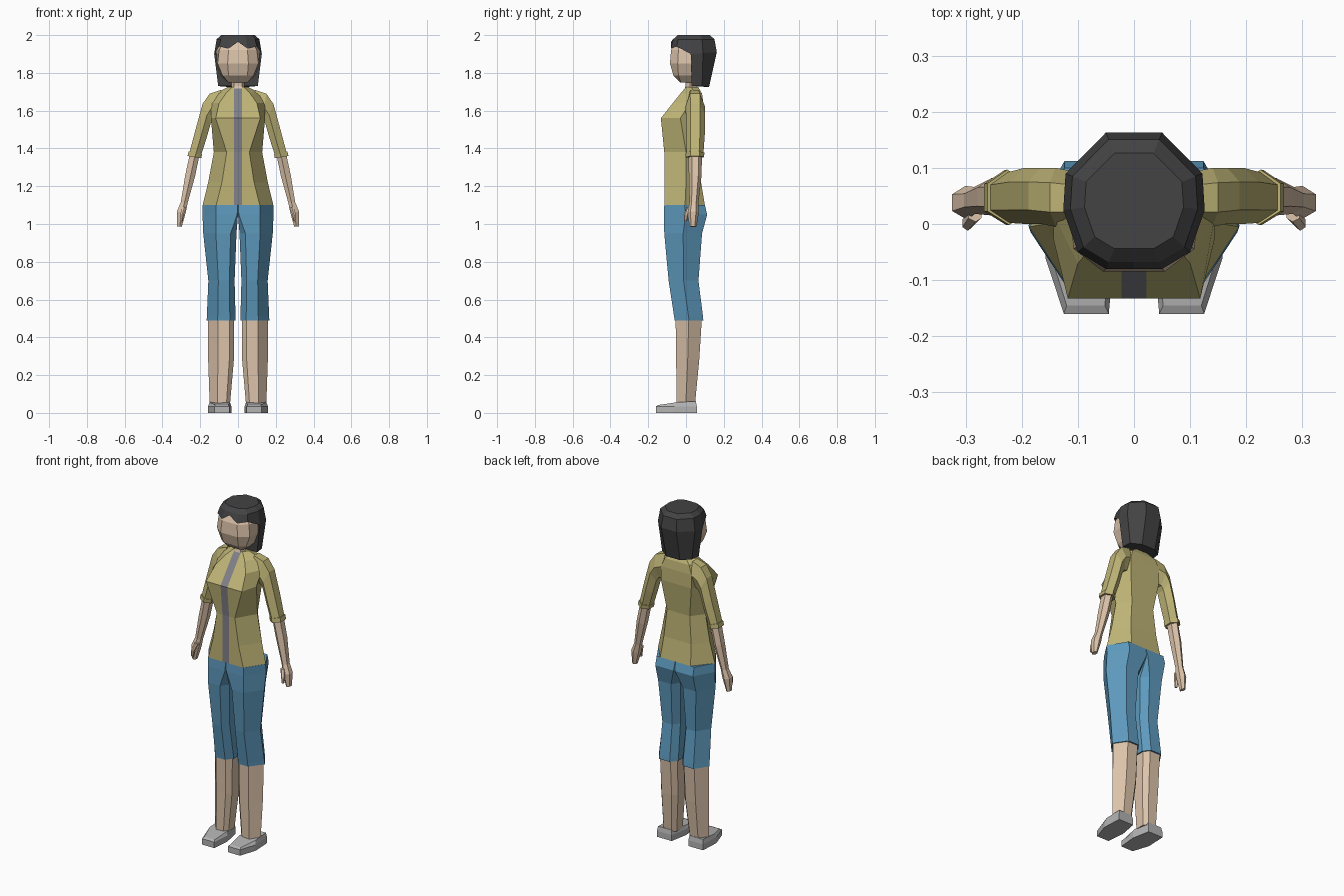
import bpy, bmesh

if "Cube" in bpy.data.objects:
    bpy.data.objects.remove(bpy.data.objects["Cube"])


def material(name, rgb):
    m = bpy.data.materials.new(name)
    m.diffuse_color = (*[c ** 2.2 for c in rgb], 1)
    m.use_nodes = True
    m.node_tree.nodes["Principled BSDF"].inputs["Base Color"].default_value = m.diffuse_color
    return m


SKIN = material("skin", (0.86, 0.76, 0.66))
SHIRT = material("olive_shirt", (0.74, 0.70, 0.46))
STRIPE = material("grey_placket", (0.50, 0.50, 0.53))
JEANS = material("blue_denim", (0.37, 0.60, 0.74))
HAIR = material("dark_hair", (0.27, 0.27, 0.275))
SHOE = material("grey_shoe", (0.70, 0.70, 0.70))


def finish(name, bm, mats):
    bmesh.ops.recalc_face_normals(bm, faces=bm.faces)
    me = bpy.data.meshes.new(name)
    bm.to_mesh(me)
    bm.free()
    for m in mats:
        me.materials.append(m)
    ob = bpy.data.objects.new(name, me)
    bpy.context.collection.objects.link(ob)
    return ob


def loft(name, rings, *mats):
    """Skin a list of equal-length point rings and cap both ends."""
    bm = bmesh.new()
    vs = [[bm.verts.new(p) for p in r] for r in rings]
    n = len(vs[0])
    for a, b in zip(vs, vs[1:]):
        for i in range(n):
            j = (i + 1) % n
            bm.faces.new((a[i], a[j], b[j], b[i]))
    bm.faces.new(vs[0])
    bm.faces.new(vs[-1])
    return finish(name, bm, mats)


def pair(name, rings, mat):
    """The same loft on both sides of the body."""
    for side, s in (("left", 1), ("right", -1)):
        loft(f"{side}_{name}", [[(s * x, y, z) for x, y, z in r] for r in rings], mat)


def mirrored(half):
    return half + [(-x, y, z) for x, y, z in reversed(half) if x > 0]


def arm_ring(xi, zi, xo, zo, y0, y1):
    """Six-sided section from an inner to an outer point, y0 to y1 deep."""
    out = []
    for u, v in ((0, .25), (.45, 0), (1, .25), (1, .75), (.5, 1), (0, .75)):
        out.append((xi + (xo - xi) * u, y0 + (y1 - y0) * v, zi + (zo - zi) * u))
    return out


def leg_ring(z, xi, xo, y0, y1, c):
    """Leg section with a pointed outer side and inner chamfer c."""
    w, d = xo - xi, y1 - y0
    uv = ((0, c), (.8 * c, 0), (.62, 0), (1, .5), (.66, 1), (.8 * c, 1), (0, 1 - c))
    return [(xi + w * u, y0 + d * v, z) for u, v in uv]


# Shirt body, with a placket strip down the front
rows = [  # z, front y, front x, side x, side y, back x, back y
    (1.10, -.115, .115, .187, -.005, .10, .10),
    (1.22, -.115, .085, .158, 0, .09, .08),
    (1.38, -.115, .06, .128, 0, .075, .072),
    (1.56, -.133, .118, .143, -.03, .10, .093),
    (1.64, -.07, .10, .145, .02, .10, .092),
    (1.69, -.03, .065, .12, .04, .08, .085),
    (1.725, 0, .03, .055, .03, .04, .065)]
shirt = loft("shirt", [mirrored([(.022, yf, z), (xf, yf, z), (xs, ys, z), (xb, yb, z), (0, yb, z)])
                       for z, yf, xf, xs, ys, xb, yb in rows], SHIRT, STRIPE)
for f in shirt.data.polygons:
    if abs(f.center.x) < .01 and f.normal.y < -.3:
        f.material_index = 1

# Sleeves and folded cuffs
pair("sleeve", [arm_ring(*r) for r in (
    (.09, 1.57, .09, 1.71, 0, .09),
    (.13, 1.555, .15, 1.69, -.005, .10),
    (.145, 1.53, .188, 1.635, 0, .10),
    (.168, 1.45, .222, 1.51, 0, .10),
    (.195, 1.365, .258, 1.375, .002, .092))], SHIRT)
pair("cuff", [arm_ring(*r) for r in (
    (.19, 1.37, .261, 1.385, -.002, .097),
    (.195, 1.348, .267, 1.36, -.002, .096))], SHIRT)

# Forearms, hands and thumbs
pair("forearm", [arm_ring(*r) for r in (
    (.203, 1.37, .254, 1.375, .012, .085),
    (.228, 1.25, .279, 1.26, .015, .082),
    (.267, 1.11, .303, 1.115, .018, .066),
    (.277, 1.06, .324, 1.065, .008, .068),
    (.298, .985, .322, .988, .018, .056))], SKIN)
pair("thumb", [arm_ring(*r) for r in (
    (.272, 1.09, .295, 1.09, .004, .03),
    (.288, 1.05, .306, 1.05, -.012, .014),
    (.292, 1.015, .304, 1.015, -.01, .006))], SKIN)

# Cropped jeans
pair("jeans_leg", [leg_ring(*r) for r in (
    (1.10, 0, .187, -.115, .10, .01),
    (1.05, 0, .188, -.117, .112, .03),
    (.95, .008, .184, -.115, .085, .22),
    (.70, .018, .157, -.092, .066, .25),
    (.51, .013, .165, -.063, .09, .25),
    (.488, .013, .166, -.06, .092, .25))], JEANS)

# Lower legs
pair("lower_leg", [leg_ring(*r) for r in (
    (.50, .02, .160, -.055, .084, .22),
    (.28, .022, .158, -.052, .070, .22),
    (.05, .042, .150, -.05, .048, .22))], SKIN)

# Shoes with a flat sole and a sloping upper
sole = ((.045, -.16), (.125, -.16), (.158, -.06), (.152, .057), (.055, .057), (.035, -.05))
upper = ((.052, -.145, .042), (.12, -.145, .042), (.15, -.05, .056),
         (.147, .052, .062), (.06, .052, .062), (.042, -.045, .056))
pair("shoe", [[(x, y, 0) for x, y in sole],
              [(x, y, .035) for x, y in sole], upper], SHOE)

# Neck
loft("neck", [mirrored([(.02, y0, z), (w, .02, z), (.02, .055, z)])
              for z, w, y0 in ((1.69, .045, -.015), (1.73, .034, -.003), (1.78, .036, -.005))], SKIN)

# Head
loft("head", [mirrored([(.05 * k, yf, z), (xf, -.04 * k, z), (xs, .05, z), (.05, .09, z)])
              for z, k, yf, xf, xs in (
    (1.75, .7, -.03, .05, .055),
    (1.785, 1, -.066, .082, .09),
    (1.85, 1.1, -.085, .108, .116),
    (1.92, 1, -.079, .10, .116),
    (1.97, .8, -.055, .075, .085))], SKIN)

# Hair: cap with a jagged fringe, and a bob hanging behind the face
brim = [(0, -.08, 1.965), (.05, -.08, 1.928), (.10, -.05, 1.94), (.126, .025, 1.90),
        (.122, .09, 1.905), (.05, .163, 1.91), (0, .163, 1.91)]
tips = [(.105, .03, 1.73), (.098, .085, 1.73), (.045, .122, 1.725), (0, .122, 1.725)]


def cap_ring(k, z):
    return [(x * k, .04 + (y - .04) * k, z) for x, y, _ in brim]


bm = bmesh.new()
top, crown, edge, low = [[bm.verts.new(p) for p in mirrored(r)] for r in (
    cap_ring(.70, 2.0), cap_ring(.90, 1.978), brim, tips)]
for a, b in ((top, crown), (crown, edge)):
    for i in range(len(a)):
        j = (i + 1) % len(a)
        bm.faces.new((a[i], a[j], b[j], b[i]))
bm.faces.new(top)
back = edge[3:10]  # brim points behind the face
for i in range(6):
    bm.faces.new((back[i], back[i + 1], low[i + 1], low[i]))
bm.faces.new(low)
bm.faces.new((back[0], low[0], low[6], back[6]))
finish("hair", bm, [HAIR])
